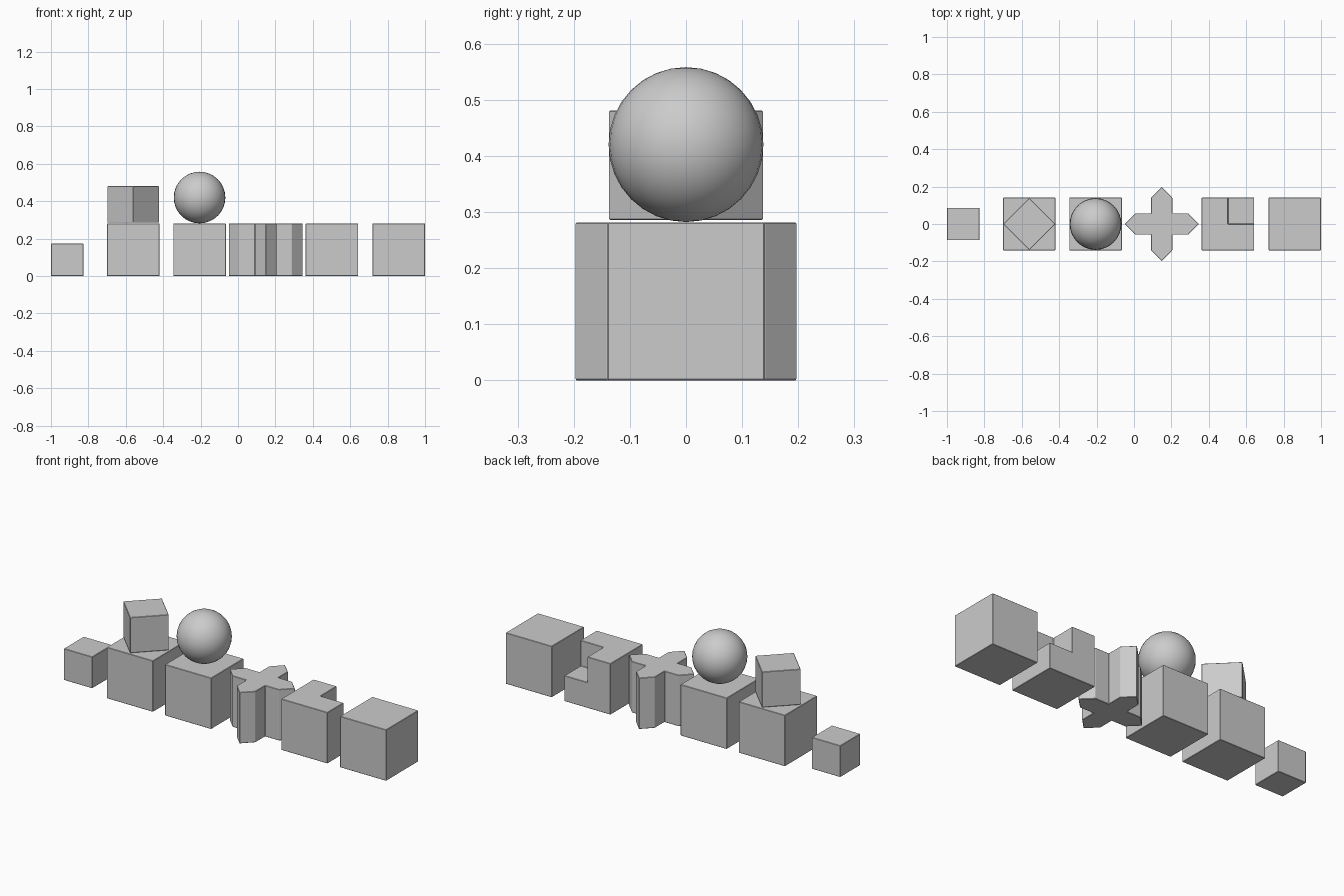
import bpy, bmesh
from math import pi
from mathutils import Matrix

if "Cube" in bpy.data.objects:
    bpy.data.objects.remove(bpy.data.objects["Cube"])

S = 0.281          # block side
H = S / 2
CENTRES = [-0.56, -0.2055, 0.148, 0.502, 0.8595]


def finish(name, bm, bevel=0.002):
    bmesh.ops.recalc_face_normals(bm, faces=bm.faces)
    mesh = bpy.data.meshes.new(name)
    bm.to_mesh(mesh)
    bm.free()
    ob = bpy.data.objects.new(name, mesh)
    bpy.context.collection.objects.link(ob)
    if bevel:
        mod = ob.modifiers.new("edge_bevel", 'BEVEL')
        mod.width = bevel
        mod.segments = 1
        mod.limit_method = 'ANGLE'
    return ob


def cube(name, x, side, z=0.0, turn=0.0):
    bm = bmesh.new()
    bmesh.ops.create_cube(bm, size=side, matrix=Matrix.Rotation(turn, 4, 'Z'))
    ob = finish(name, bm)
    ob.location = (x, 0, z + side / 2)
    return ob


def prism(name, x, outline, height):
    bm = bmesh.new()
    face = bm.faces.new([bm.verts.new((px, py, 0)) for px, py in outline])
    top = bmesh.ops.extrude_face_region(bm, geom=[face])["geom"]
    verts = [v for v in top if isinstance(v, bmesh.types.BMVert)]
    bmesh.ops.translate(bm, vec=(0, 0, height), verts=verts)
    ob = finish(name, bm)
    ob.location.x = x
    return ob


# Plain blocks
cube("small_block", -0.9135, 0.173)
cube("left_base_block", CENTRES[0], S)
cube("ball_base_block", CENTRES[1], S)
cube("right_block", CENTRES[4], S)

# Turned block sitting on the left base
cube("turned_block", CENTRES[0], 0.1955, 0.2855, pi / 4)

# Ball
bm = bmesh.new()
bmesh.ops.create_uvsphere(bm, u_segments=32, v_segments=16, radius=0.138)
for f in bm.faces:
    f.smooth = True
ball = finish("ball", bm, bevel=0)
ball.location = (CENTRES[1], 0, 0.42)

# Cross-shaped block with pointed arms: one arm repeated four times
w, tip = 0.057, 0.198
arm = [(w, -w), (H, -w), (tip, 0), (H, w)]
outline = []
for i in range(4):
    for px, py in arm:
        for _ in range(i):
            px, py = -py, px
        outline.append((px, py))
prism("cross_block", CENTRES[2], outline, S)

# Block with its upper back right eighth removed
bm = bmesh.new()
rows = [-H, 0, H]
grid = {(i, j, k): bm.verts.new((rows[i], rows[j], rows[k] + H))
        for i in range(3) for j in range(3) for k in range(3)}
cells = {(i, j, k) for i in range(2) for j in range(2) for k in range(2)} - {(1, 1, 1)}
for c in cells:
    for axis in range(3):
        for side in (0, 1):
            near = list(c)
            near[axis] += 1 if side else -1
            if tuple(near) in cells:
                continue
            loop = []
            for a, b in ((0, 0), (1, 0), (1, 1), (0, 1)):
                p = list(c)
                p[axis] += side
                p[(axis + 1) % 3] += a
                p[(axis + 2) % 3] += b
                loop.append(grid[tuple(p)])
            bm.faces.new(loop)
bmesh.ops.delete(bm, geom=[v for v in bm.verts if not v.link_faces], context='VERTS')
finish("notched_block", bm).location.x = CENTRES[3]
